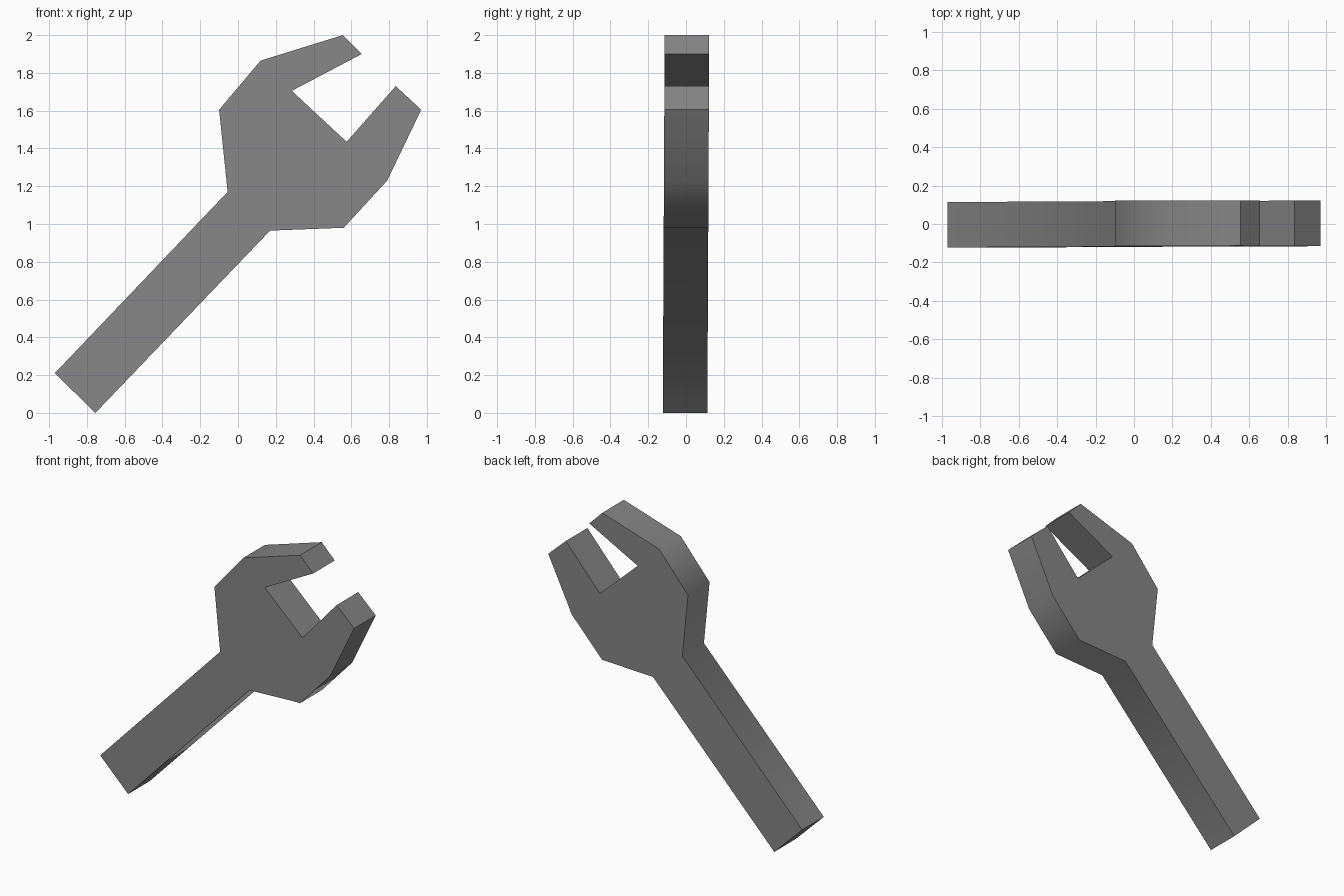
import bpy, bmesh, math

if "Cube" in bpy.data.objects:
    bpy.data.objects.remove(bpy.data.objects["Cube"])

# Outline of the wrench in the front plane (x, z)
OUTLINE = [
    (-0.97, 0.21), (-0.755, 0.0),                      # handle end
    (0.17, 0.965), (0.56, 0.98), (0.79, 1.23),         # lower side of head
    (0.97, 1.605), (0.835, 1.73),                      # lower jaw tip
    (0.575, 1.435), (0.285, 1.705),                    # jaw opening
    (0.655, 1.90), (0.555, 2.0),                       # upper jaw tip
    (0.12, 1.865), (-0.10, 1.605), (-0.055, 1.17),     # upper side of head
]
HALF = 0.118


def lean(z):
    """Slight backward lean of the plate."""
    return 0.005 * (z - 1.0)


# Steel colour
steel = bpy.data.materials.new("steel grey")
steel.diffuse_color = (0.24, 0.24, 0.245, 1)
steel.use_nodes = True
steel.node_tree.nodes["Principled BSDF"].inputs["Base Color"].default_value = steel.diffuse_color

# Extruded plate
bm = bmesh.new()
front = [bm.verts.new((x, lean(z) - HALF, z)) for x, z in OUTLINE]
back = [bm.verts.new((x, lean(z) + HALF, z)) for x, z in OUTLINE]
bm.faces.new(front)
bm.faces.new(back[::-1])
n = len(OUTLINE)
for i in range(n):
    j = (i + 1) % n
    bm.faces.new((front[j], front[i], back[i], back[j]))
bmesh.ops.recalc_face_normals(bm, faces=bm.faces)
for f in bm.faces:
    f.smooth = True

mesh = bpy.data.meshes.new("wrench")
bm.to_mesh(mesh)
bm.free()
mesh.materials.append(steel)
# Rounded shading on the rim, crisp edges on the flat sides
mesh.set_sharp_from_angle(angle=math.radians(50))
wrench = bpy.data.objects.new("wrench", mesh)
bpy.context.collection.objects.link(wrench)
